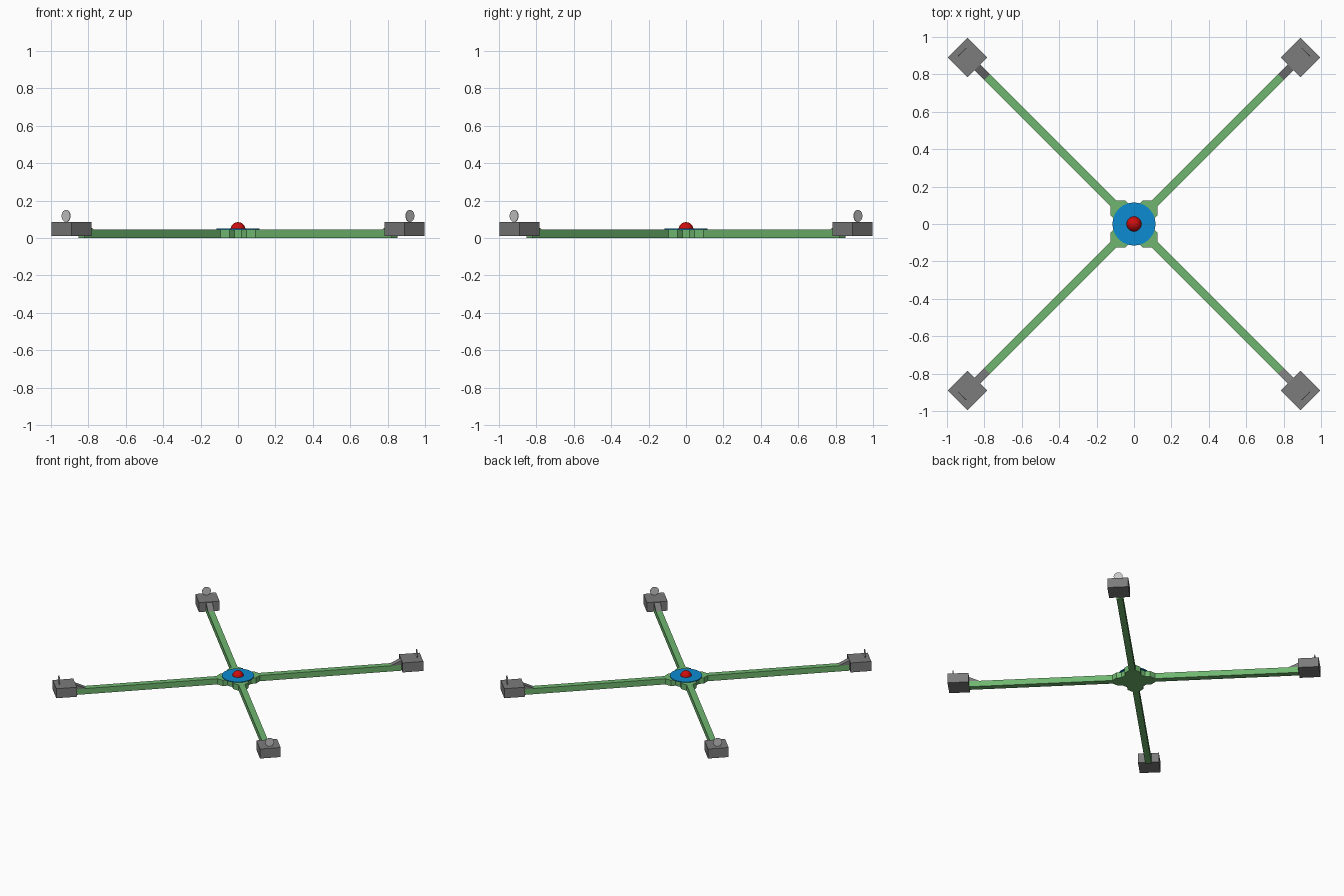
import bpy, bmesh, math
from mathutils import Matrix, Vector

cube = bpy.data.objects.get("Cube")
if cube:
    bpy.data.objects.remove(cube, do_unlink=True)


def material(name, r, g, b):
    m = bpy.data.materials.new(name)
    m.use_nodes = True
    m.diffuse_color = (r, g, b, 1)
    m.node_tree.nodes["Principled BSDF"].inputs["Base Color"].default_value = (r, g, b, 1)
    return m


GREEN = material("frame green", 0.16, 0.47, 0.16)
GREY = material("motor grey", 0.2, 0.2, 0.2)
BLUE = material("plate blue", 0.004, 0.26, 0.64)
RED = material("dome red", 0.62, 0.004, 0.004)
SILVER = material("disc silver", 0.58, 0.58, 0.58)


def finish(name, bm, mat, angle=0.0):
    """Turn a bmesh into an object, turned about z by angle."""
    bmesh.ops.recalc_face_normals(bm, faces=bm.faces)
    bm.transform(Matrix.Rotation(angle, 4, 'Z'))
    me = bpy.data.meshes.new(name)
    bm.to_mesh(me)
    bm.free()
    me.materials.append(mat)
    ob = bpy.data.objects.new(name, me)
    bpy.context.collection.objects.link(ob)
    return ob


def box(name, x0, x1, width, z0, z1, mat, angle):
    bm = bmesh.new()
    bmesh.ops.create_cube(bm, size=1)
    bm.transform(Matrix.Translation(((x0 + x1) / 2, 0, (z0 + z1) / 2))
                 @ Matrix.Diagonal((x1 - x0, width, z1 - z0, 1)))
    return finish(name, bm, mat, angle)


def extrude(name, points, offset, mat, angle=0.0):
    """Fill an outline and push it along the offset."""
    bm = bmesh.new()
    face = bm.faces.new([bm.verts.new(p) for p in points])
    moved = bmesh.ops.extrude_face_region(bm, geom=[face])["geom"]
    bmesh.ops.translate(bm, vec=offset,
                        verts=[v for v in moved if isinstance(v, bmesh.types.BMVert)])
    return finish(name, bm, mat, angle)


def disc(name, radius, depth, matrix, mat, angle=0.0):
    bm = bmesh.new()
    bmesh.ops.create_cone(bm, cap_ends=True, segments=32, radius1=radius,
                          radius2=radius, depth=depth, matrix=matrix)
    return finish(name, bm, mat, angle)


TOP = 0.045          # top of the frame
ARM = 0.045          # arm width
POD = 1.184          # inner face of the end boxes

# Hub: a square with a notch in the middle of every side
quarter = [(0.12, 0.0), (0.1, 0.02), (0.125, 0.045), (0.125, 0.1), (0.1, 0.125),
           (0.045, 0.125), (0.02, 0.1)]
quarter[0] = (0.1, 0.0)
outline = []
for i in range(4):
    turn = Matrix.Rotation(i * math.pi / 2, 3, 'Z')
    outline += [turn @ Vector((x, y, 0)) for x, y in quarter[1:]]
extrude("hub", outline, (0, 0, TOP), GREEN)

# Blue plate and red dome
disc("top_plate", 0.115, 0.006, Matrix.Translation((0, 0, TOP + 0.002)), BLUE)
bm = bmesh.new()
bmesh.ops.create_uvsphere(bm, u_segments=32, v_segments=16, radius=0.04,
                          matrix=Matrix.Translation((0, 0, TOP)))
dome = finish("dome", bm, RED)
for p in dome.data.polygons:
    p.use_smooth = True

# Four arms, each with a wedge, an end box and an upright disc
sides = ["back_left", "back_right", "front_right", "front_left"]
for i, side in enumerate(sides):
    a = math.radians(45 + 90 * i)
    box(side + "_arm", 0.1, POD, ARM, 0, TOP, GREEN, a)
    wedge = [(1.11, -ARM / 2, TOP), (POD, -ARM / 2, TOP), (POD, -ARM / 2, 0.08)]
    extrude(side + "_wedge", wedge, (0, ARM, 0), GREY, a)
    box(side + "_box", POD, POD + 0.15, 0.15, 0.01, 0.085, GREY, a)
    upright = Matrix.Translation((1.3, 0, 0.118)) @ Matrix.Rotation(math.pi / 2, 4, 'Y')
    disc(side + "_disc", 0.032, 0.004, upright, SILVER, a)
